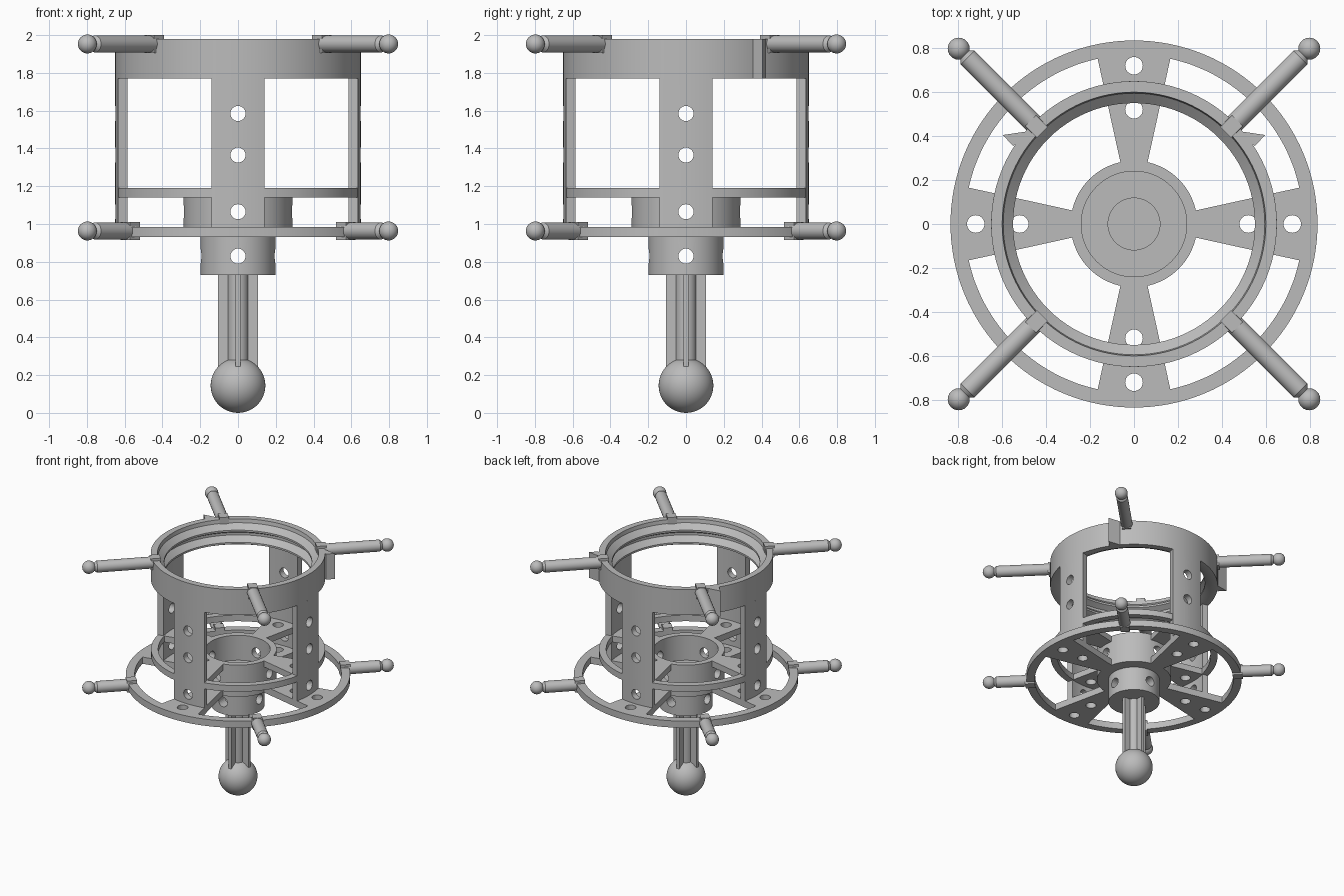
import bpy, bmesh, math
from mathutils import Matrix, Vector

if "Cube" in bpy.data.objects:
    bpy.data.objects.remove(bpy.data.objects["Cube"])

grey = bpy.data.materials.new("plain_grey")
grey.diffuse_color = (0.5, 0.5, 0.5, 1)
grey.use_nodes = True
grey.node_tree.nodes["Principled BSDF"].inputs["Base Color"].default_value = grey.diffuse_color
SECTOR = math.radians(12.4)   # half angle of every spoke and pillar


def finish(name, bm, smooth=True):
    bmesh.ops.remove_doubles(bm, verts=bm.verts, dist=1e-5)
    bmesh.ops.recalc_face_normals(bm, faces=bm.faces)
    me = bpy.data.meshes.new(name)
    bm.to_mesh(me)
    bm.free()
    me.materials.append(grey)
    ob = bpy.data.objects.new(name, me)
    bpy.context.collection.objects.link(ob)
    bpy.ops.object.select_all(action='DESELECT')
    ob.select_set(True)
    bpy.context.view_layer.objects.active = ob
    if smooth:
        bpy.ops.object.shade_smooth_by_angle(angle=math.radians(30))
    return ob


def lathe(bm, profile, centre=None, n=96):
    """Revolve a closed (r, z) profile fully, or over one sector around centre."""
    full = centre is None
    steps = n if full else 10
    rows = []
    for i in range(steps if full else steps + 1):
        a = 2 * math.pi * i / n if full else centre - SECTOR + 2 * SECTOR * i / steps
        rows.append([bm.verts.new((r * math.cos(a), r * math.sin(a), z)) for r, z in profile])
    m = len(profile)
    for i in range(steps):
        p, q = rows[i], rows[(i + 1) % len(rows)]
        for j in range(m):
            k = (j + 1) % m
            if profile[j][0] < 1e-6 and profile[k][0] < 1e-6:
                continue
            if profile[j][0] < 1e-6:
                bm.faces.new((p[j], q[k], p[k]))
            elif profile[k][0] < 1e-6:
                bm.faces.new((p[j], q[j], p[k]))
            else:
                bm.faces.new((p[j], q[j], q[k], p[k]))
    if not full:
        bm.faces.new(rows[0])
        bm.faces.new(rows[-1])


def band(r0, r1, z0, z1):
    return [(r0, z0), (r1, z0), (r1, z1), (r0, z1)]


def turned(name, profile, n=96):
    bm = bmesh.new()
    lathe(bm, profile, n=n)
    return finish(name, bm)


def four_sectors(name, profile):
    bm = bmesh.new()
    for k in range(4):
        lathe(bm, profile, k * math.pi / 2)
    return finish(name, bm)


def rod(bm, start, end, r0, r1, seg=24):
    a, b = Vector(start), Vector(end)
    d = b - a
    mat = Matrix.Translation((a + b) / 2) @ d.to_track_quat('Z', 'Y').to_matrix().to_4x4()
    bmesh.ops.create_cone(bm, cap_ends=True, segments=seg, radius1=r0, radius2=r1,
                          depth=d.length, matrix=mat)


def box(bm, size, mat):
    bmesh.ops.create_cube(bm, size=1, matrix=mat @ Matrix.Diagonal((*size, 1)))


# Hole cutters: radial along x and y, and vertical through the spokes
cutters = []
for name, axis in (("cutter_x", Vector((1, 0, 0))), ("cutter_y", Vector((0, 1, 0)))):
    bm = bmesh.new()
    for z in (0.83, 1.065, 1.365, 1.585):
        up = Vector((0, 0, z))
        rod(bm, up - axis, up + axis, 0.04, 0.04)
    cutters.append(finish(name, bm, False))
bm = bmesh.new()
for k in range(4):
    for r in (0.52, 0.72):
        a = k * math.pi / 2
        x, y = r * math.cos(a), r * math.sin(a)
        rod(bm, (x, y, 0.88), (x, y, 1.25), 0.04, 0.04)
cutter_z = finish("cutter_z", bm, False)


def cut(ob, tools):
    bpy.context.view_layer.objects.active = ob
    for t in tools:
        mod = ob.modifiers.new("holes", 'BOOLEAN')
        mod.operation = 'DIFFERENCE'
        mod.solver = 'EXACT'
        mod.object = t
        bpy.ops.object.modifier_apply(modifier=mod.name)


# Upper collar with two inner ridges
turned("upper_collar", [(0.65, 1.77), (0.65, 1.98), (0.60, 1.98), (0.595, 1.95),
                        (0.55, 1.91), (0.55, 1.895), (0.595, 1.87), (0.595, 1.85),
                        (0.55, 1.81), (0.55, 1.795), (0.60, 1.77)])

# Cage: pillars, lower ring and its spokes
cut(four_sectors("pillars", band(0.60, 0.65, 0.985, 1.77)), cutters)
turned("lower_ring", band(0.595, 0.648, 1.14, 1.19))
cut(four_sectors("upper_spokes", band(0.28, 0.60, 1.14, 1.19)), [cutter_z])

# Wheel: rim and spokes
turned("wheel_rim", band(0.77, 0.835, 0.93, 0.985), 128)
cut(four_sectors("wheel_spokes", band(0.28, 0.775, 0.93, 0.985)), [cutter_z])

# Hub with open cup and narrower socket
hub = turned("hub", [(0, 0.73), (0.198, 0.73), (0.198, 0.93), (0.288, 0.93), (0.288, 1.19),
                     (0.24, 1.19), (0.24, 0.985), (0.118, 0.985), (0.118, 0.76), (0, 0.76)])
cut(hub, cutters)

# Post with four fins and ball foot
bm = bmesh.new()
rod(bm, (0, 0, 0.25), (0, 0, 0.74), 0.055, 0.055, 32)
finish("post", bm)
bm = bmesh.new()
for size in ((0.21, 0.028, 0.49), (0.028, 0.21, 0.49)):
    box(bm, size, Matrix.Translation((0, 0, 0.49)))
finish("post_fins", bm, False)
bm = bmesh.new()
bmesh.ops.create_uvsphere(bm, u_segments=48, v_segments=24, radius=0.145,
                          matrix=Matrix.Translation((0, 0, 0.145)))
finish("ball_foot", bm)

# Diagonal arms: clip, rod with chamfered tip, ball
for level, z, r_clip in (("upper", 1.953, 0.59), ("lower", 0.963, 0.77)):
    clips, rods, balls = bmesh.new(), bmesh.new(), bmesh.new()
    for k in range(4):
        turn = Matrix.Rotation(math.pi / 4 + k * math.pi / 2, 4, 'Z')
        box(clips, (0.075, 0.07, 0.094), turn @ Matrix.Translation((r_clip + 0.0375, 0, z)))
        at = lambda r: turn @ Vector((r, 0, z))
        rod(rods, at(r_clip + 0.03), at(1.07), 0.045, 0.045)
        rod(rods, at(1.07), at(1.088), 0.045, 0.03)
        bmesh.ops.create_uvsphere(balls, u_segments=24, v_segments=16, radius=0.05,
                                  matrix=Matrix.Translation(at(1.128)))
    finish(level + "_arm_clips", clips, False)
    finish(level + "_arm_rods", rods)
    finish(level + "_arm_balls", balls)

# Wedge tabs on the rear sides of the collar
bm = bmesh.new()
for s in (-1, 1):
    tri = [(0.597, 0.405), (0.55, 0.355), (0.46, 0.425)]
    f = bm.faces.new([bm.verts.new((s * x, y, 1.77)) for x, y in tri])
    ext = bmesh.ops.extrude_face_region(bm, geom=[f], use_keep_orig=True)
    bmesh.ops.translate(bm, vec=(0, 0, 0.21),
                        verts=[v for v in ext["geom"] if isinstance(v, bmesh.types.BMVert)])
finish("wedge_tabs", bm, False)

for c in cutters + [cutter_z]:
    bpy.data.objects.remove(c)
